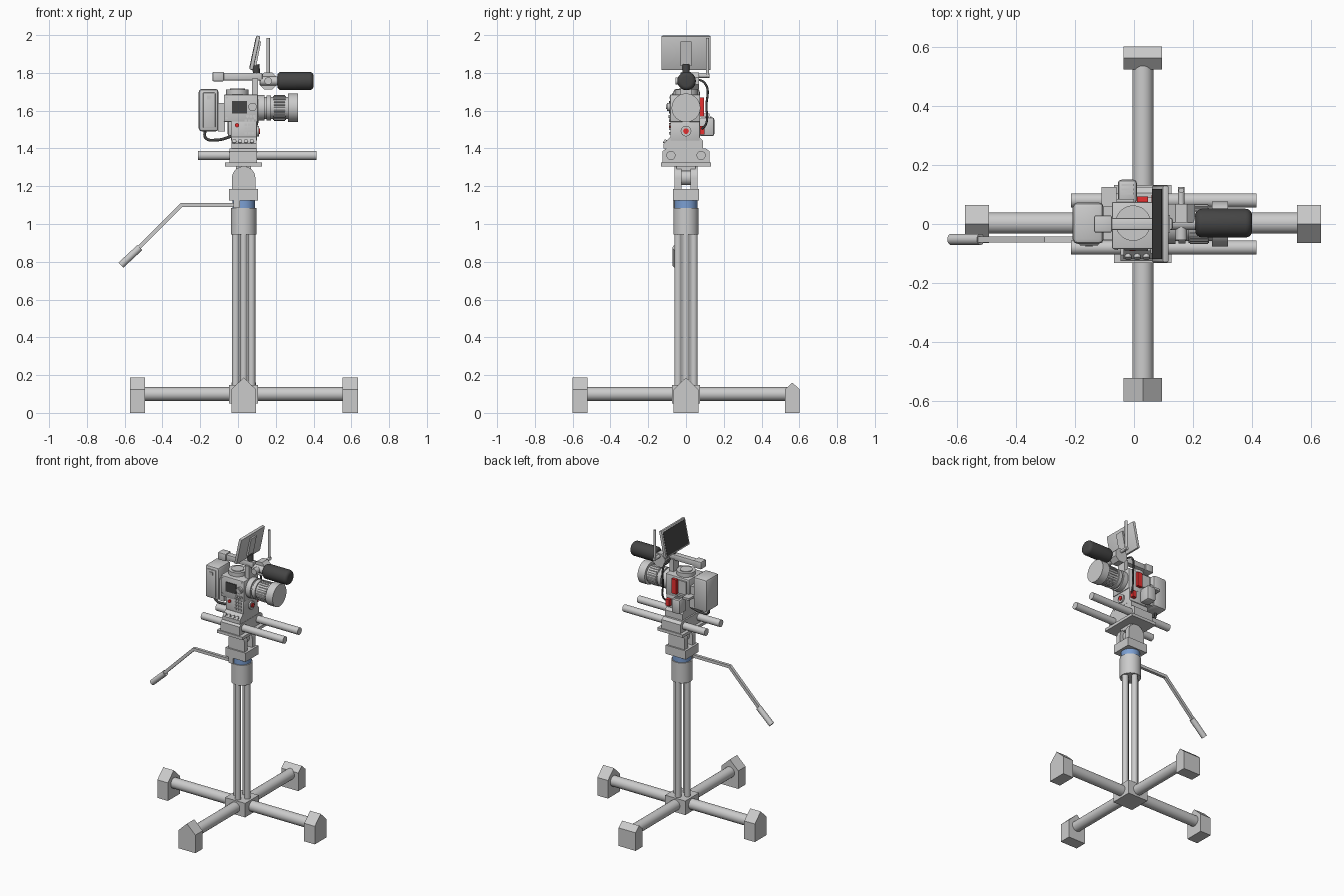
import bpy, bmesh, math
from mathutils import Vector

CX = 0.03  # stand axis


def material(name, col):
    m = bpy.data.materials.new(name)
    m.diffuse_color = (*col, 1)
    return m


RED = material("red", (0.8, 0.03, 0.03))
BLUE = material("blue", (0.2, 0.35, 0.65))
DARK = material("dark", (0.06, 0.06, 0.06))


def finish(name, bm, mat=None, bevel=0, seg=2):
    if bevel:
        bmesh.ops.bevel(bm, geom=bm.edges[:], offset=bevel, segments=seg, profile=0.5, affect='EDGES')
    bmesh.ops.recalc_face_normals(bm, faces=bm.faces[:])
    me = bpy.data.meshes.new(name)
    bm.to_mesh(me)
    bm.free()
    for p in me.polygons:
        p.use_smooth = True
    me.set_sharp_from_angle(angle=math.radians(35))
    ob = bpy.data.objects.new(name, me)
    bpy.context.collection.objects.link(ob)
    if mat:
        me.materials.append(mat)
    return ob


def prism(name, pts, vec, mat=None, bevel=0):
    bm = bmesh.new()
    f = bm.faces.new([bm.verts.new(p) for p in pts])
    top = bmesh.ops.extrude_face_region(bm, geom=[f])
    bmesh.ops.translate(bm, vec=vec, verts=[v for v in top['geom'] if isinstance(v, bmesh.types.BMVert)])
    return finish(name, bm, mat, bevel)


def box(name, x, y, z, mat=None, bevel=0):
    pts = [(x[0], y[0], z[0]), (x[1], y[0], z[0]), (x[1], y[1], z[0]), (x[0], y[1], z[0])]
    return prism(name, pts, (0, 0, z[1] - z[0]), mat, bevel)


def cyl(name, a, b, r, mat=None, n=32, bevel=0):
    a, b = Vector(a), Vector(b)
    q = (b - a).to_track_quat('Z', 'Y')
    pts = [a + q @ Vector((r * math.cos(t), r * math.sin(t), 0))
           for t in (2 * math.pi * (i + 0.5) / n for i in range(n))]
    bm = bmesh.new()
    f = bm.faces.new([bm.verts.new(p) for p in pts])
    top = bmesh.ops.extrude_face_region(bm, geom=[f])
    bmesh.ops.translate(bm, vec=b - a, verts=[v for v in top['geom'] if isinstance(v, bmesh.types.BMVert)])
    if bevel:
        caps = [e for e in bm.edges if any(len(g.verts) == n for g in e.link_faces)]
        bmesh.ops.bevel(bm, geom=caps, offset=bevel, segments=5, profile=0.5, affect='EDGES')
    return finish(name, bm, mat)


def cable(name, pts, r, mat=DARK):
    cu = bpy.data.curves.new(name, 'CURVE')
    cu.dimensions = '3D'
    cu.bevel_depth, cu.bevel_resolution = r, 3
    sp = cu.splines.new('BEZIER')
    sp.bezier_points.add(len(pts) - 1)
    for bp, p in zip(sp.bezier_points, pts):
        bp.co = p
        bp.handle_left_type = bp.handle_right_type = 'AUTO'
    ob = bpy.data.objects.new(name, cu)
    bpy.context.collection.objects.link(ob)
    cu.materials.append(mat)


# Cross base with house-shaped feet
cyl("base_tube_x", (-0.5, 0.003, 0.1), (0.56, 0.003, 0.1), 0.036)
cyl("base_tube_y", (CX, -0.53, 0.1), (CX, 0.54, 0.1), 0.036)
box("base_hub", (CX - 0.077, CX + 0.077), (-0.075, 0.075), (0.05, 0.147))
house = [(-0.065, 0), (0.065, 0), (0.065, 0.125), (0, 0.187), (-0.065, 0.125)]
for side, x in (("left", -0.573), ("right", 0.553)):
    prism("foot_" + side, [(x, u, z) for u, z in house], (0.081, 0, 0))
prism("foot_front", [(CX + u, -0.602, z) for u, z in house], (0, 0.08, 0))
prism("foot_back", [(CX - 0.065, y, z) for y, z in
      [(0.524, 0), (0.602, 0), (0.602, 0.125), (0.563, 0.16), (0.524, 0.125)]], (0.13, 0, 0))

# Column of four tubes, collar, blue ring and head
for i in range(4):
    dx, dy = 0.042 * math.cos(i * math.pi / 2), 0.042 * math.sin(i * math.pi / 2)
    cyl("column_tube", (CX + dx, dy, 0.14), (CX + dx, dy, 0.96), 0.0195)
cyl("column_collar", (CX, 0, 0.945), (CX, 0, 1.085), 0.067)
cyl("swivel_ring", (CX, 0, 1.085), (CX, 0, 1.126), 0.06, BLUE)
box("head_base", (CX - 0.077, CX + 0.077), (-0.07, 0.07), (1.125, 1.185))
arch = [(CX - 0.062, 1.18)] + [(CX - 0.062 * math.cos(math.pi * i / 16), 1.243 + 0.062 * math.sin(math.pi * i / 16))
                               for i in range(17)] + [(CX + 0.062, 1.18)]
for y in (-0.06, 0.025):
    prism("tilt_cheek", [(x, y, z) for x, z in arch], (0, 0.035, 0))
cyl("tilt_axle", (CX, -0.05, 1.245), (CX, 0.05, 1.245), 0.04)
box("head_top", (CX - 0.04, CX + 0.04), (-0.05, 0.05), (1.28, 1.31))
box("mount_plate", (-0.068, 0.127), (-0.133, 0.133), (1.305, 1.325))

# Bent pan handle
box("pan_joint", (-0.025, 0.01), (-0.07, -0.03), (1.085, 1.125))
hy = -0.052
path = [(0.0, 1.11), (-0.304, 1.11), (-0.53, 0.885), (-0.516, 0.87), (-0.296, 1.09), (0.0, 1.09)]
prism("pan_bar", [(x, hy - 0.01, z) for x, z in path], (0, 0.02, 0))
cyl("pan_grip", (-0.52, hy, 0.875), (-0.62, hy, 0.782), 0.019, n=16)

# Rods and bracket
for y in (-0.08, 0.08):
    cyl("support_rod", (-0.213, y, 1.363), (0.416, y, 1.363), 0.024)
prism("rod_bracket", [(-0.045, y, z) for y, z in
      [(-0.125, 1.325), (0.125, 1.325), (0.125, 1.385), (0.105, 1.4), (-0.105, 1.4), (-0.125, 1.385)]], (0.145, 0, 0))
prism("camera_base", [(-0.035, y, z) for y, z in
      [(-0.118, 1.4), (0.09, 1.4), (0.09, 1.44), (0.07, 1.46), (-0.085, 1.46), (-0.118, 1.425)]], (0.133, 0, 0))
for i in range(4):
    x = -0.02 + i * 0.031
    cyl("base_button", (x, -0.09, 1.425), (x, -0.117, 1.44), 0.011, n=16)

# Camera body with controls
box("camera_body", (-0.075, 0.105), (-0.085, 0.075), (1.54, 1.685), bevel=0.006)
box("camera_lower_body", (-0.038, 0.1), (-0.083, 0.073), (1.44, 1.55), bevel=0.005)
box("side_screen", (-0.032, 0.047), (-0.09, -0.08), (1.585, 1.65), DARK)
cyl("control_dial", (0.077, -0.08, 1.62), (0.077, -0.1, 1.62), 0.022)
cyl("dial_cap", (0.077, -0.1, 1.62), (0.077, -0.106, 1.62), 0.012)
cyl("record_button", (-0.005, -0.08, 1.523), (-0.005, -0.091, 1.523), 0.011, RED, 20)
for x in (0.05, 0.068, 0.086):
    cyl("round_button", (x, -0.08, 1.57), (x, -0.092, 1.57), 0.008, n=16)
    for z in (1.475, 1.497, 1.519, 1.54):
        box("key_button", (x - 0.015, x - 0.002), (-0.089, -0.08), (z, z + 0.013))
for x in (-0.06, 0.09):
    for z in (1.56, 1.67):
        cyl("body_screw", (x, -0.08, z), (x, -0.088, z), 0.006, n=12)
cyl("top_ring", (-0.003, 0.003, 1.68), (-0.003, 0.003, 1.712), 0.06)
cyl("top_cap", (-0.003, 0.003, 1.71), (-0.003, 0.003, 1.717), 0.04)
cyl("front_port", (0.095, 0, 1.492), (0.11, 0, 1.492), 0.028)
cyl("front_button", (0.105, 0, 1.492), (0.116, 0, 1.492), 0.015, RED, 20)

# Back-side attachments
box("receiver_box", (-0.055, 0.01), (0.07, 0.15), (1.465, 1.565), bevel=0.012)
for i in range(3):
    box("receiver_vent", (-0.042, 0.0), (0.1 + i * 0.014, 0.107 + i * 0.014), (1.56, 1.569))
box("red_switch", (0.01, 0.047), (0.07, 0.094), (1.57, 1.67), RED)
box("red_connector", (0.06, 0.09), (0.07, 0.098), (1.475, 1.52), RED)
box("back_panel", (-0.06, 0.0), (0.07, 0.085), (1.58, 1.67))
box("rear_corner_tab", (-0.11, -0.06), (0.06, 0.125), (1.57, 1.585))
cable("monitor_cable", [(0.1, 0.03, 1.77), (0.1, 0.1, 1.745), (0.1, 0.108, 1.62), (0.1, 0.106, 1.53), (0.08, 0.075, 1.495)], 0.006)

# Battery
box("battery", (-0.208, -0.103), (-0.067, 0.073), (1.49, 1.715), bevel=0.016)
box("battery_front_panel", (-0.185, -0.12), (-0.073, -0.06), (1.51, 1.695), bevel=0.004)
box("battery_latch", (-0.165, -0.14), (-0.078, -0.07), (1.66, 1.68))
box("battery_mount", (-0.105, -0.07), (-0.055, 0.06), (1.49, 1.64))
cable("battery_cable", [(-0.175, 0, 1.5), (-0.17, 0, 1.455), (-0.11, 0, 1.445), (-0.03, 0, 1.465)], 0.008)

# Lens
LZ = 1.615
for name, x0, x1, r in (("lens_mount", 0.1, 0.14, 0.068), ("lens_barrel", 0.13, 0.27, 0.058),
                        ("focus_ring", 0.15, 0.175, 0.066), ("zoom_ring", 0.185, 0.255, 0.064),
                        ("lens_hood", 0.264, 0.318, 0.076)):
    cyl(name, (x0, 0, LZ), (x1, 0, LZ), r, n=40)
for i in range(24):
    t = i * math.pi / 12
    y, z = 0.064 * math.cos(t), LZ + 0.064 * math.sin(t)
    cyl("zoom_rib", (0.19, y, z), (0.25, y, z), 0.0045, n=6)

# Top handle
box("handle_bar", (-0.08, 0.13), (-0.02, 0.02), (1.76, 1.8), bevel=0.006)
box("handle_end", (-0.135, -0.075), (-0.029, 0.029), (1.755, 1.806), bevel=0.006)
box("handle_post", (0.075, 0.105), (-0.03, 0.03), (1.68, 1.77))

# Monitor, tilted, with screen and back pack
prism("monitor", [(x, -0.13, z) for x, z in
      [(0.06, 1.819), (0.08, 1.814), (0.118, 1.993), (0.098, 1.998)]], (0, 0.26, 0), bevel=0.005)
prism("monitor_screen", [(x, -0.118, z) for x, z in
      [(0.0605, 1.83), (0.066, 1.829), (0.099, 1.985), (0.0935, 1.986)]], (0, 0.236, 0), DARK)
prism("monitor_back", [(x, -0.03, z) for x, z in
      [(0.082, 1.84), (0.097, 1.837), (0.122, 1.965), (0.107, 1.968)]], (0, 0.06, 0))
cyl("monitor_neck", (0.098, 0, 1.79), (0.095, 0, 1.845), 0.019, DARK)

# Microphone and its clamp
cyl("microphone", (0.208, 0.003, 1.757), (0.4, 0.003, 1.757), 0.049, DARK, 32, 0.022)
cyl("mic_stem", (0.12, 0.003, 1.757), (0.22, 0.003, 1.757), 0.024)
cyl("mic_clamp", (0.16, 0.005, 1.757), (0.16, 0.068, 1.757), 0.05, None, 8)
cyl("clamp_knob", (0.16, -0.055, 1.757), (0.16, 0.005, 1.757), 0.02, None, 16)

# Antenna on a short arm
cyl("antenna_arm", (0.16, 0.06, 1.785), (0.16, 0.125, 1.785), 0.011, n=16)
cyl("antenna", (0.16, 0.114, 1.775), (0.16, 0.114, 1.985), 0.009, n=16)
